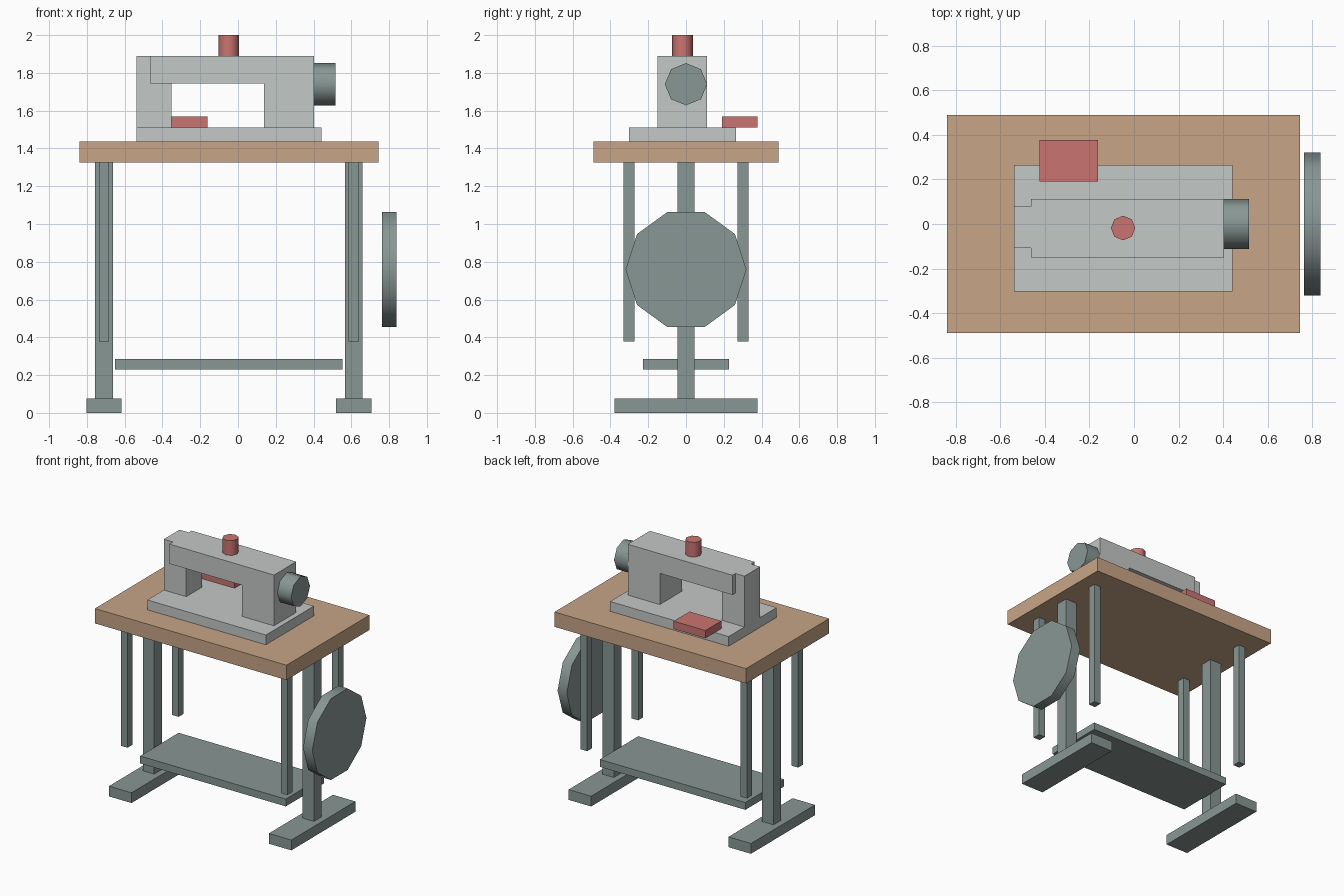
import bpy, bmesh, math
from mathutils import Matrix, Vector

if "Cube" in bpy.data.objects:
    bpy.data.objects.remove(bpy.data.objects["Cube"])

MID = -0.048  # x centre of the table and its stand


def material(name, rgb):
    m = bpy.data.materials.new(name)
    m.diffuse_color = (*rgb, 1)
    m.use_nodes = True
    m.node_tree.nodes["Principled BSDF"].inputs["Base Color"].default_value = m.diffuse_color
    return m


WOOD = material("wood", (0.578, 0.376, 0.242))
IRON = material("grey_green_iron", (0.246, 0.309, 0.296))
BODY = material("light_grey", (0.552, 0.578, 0.565))
RED = material("dusty_red", (0.591, 0.178, 0.165))


def finish(name, bm, mat):
    bmesh.ops.recalc_face_normals(bm, faces=bm.faces)
    mesh = bpy.data.meshes.new(name)
    bm.to_mesh(mesh)
    bm.free()
    mesh.materials.append(mat)
    obj = bpy.data.objects.new(name, mesh)
    bpy.context.collection.objects.link(obj)
    return obj


def box(name, x, y, z, mat):
    """Box from (min, max) ranges."""
    bm = bmesh.new()
    size = [r[1] - r[0] for r in (x, y, z)]
    mid = [(r[0] + r[1]) / 2 for r in (x, y, z)]
    bmesh.ops.create_cube(bm, size=1, matrix=Matrix.Translation(mid) @ Matrix.Diagonal((*size, 1)))
    return finish(name, bm, mat)


def disc(name, centre, radius, depth, sides, mat, axis="Z"):
    """Low-sided cylinder with smooth rim and flat, sharp-edged caps."""
    bm = bmesh.new()
    turn = Matrix.Rotation(math.pi / 2, 4, "Y") if axis == "X" else Matrix()
    bmesh.ops.create_cone(bm, cap_ends=True, segments=sides, radius1=radius, radius2=radius,
                          depth=depth, matrix=Matrix.Translation(centre) @ turn)
    for f in bm.faces:
        f.smooth = len(f.verts) == 4
    for e in bm.edges:
        e.smooth = all(f.smooth for f in e.link_faces)
    return finish(name, bm, mat)


# Wooden table top
box("table_top", (-0.84, 0.744), (-0.49, 0.49), (1.326, 1.437), WOOD)

# Stand: foot, post and two hanging rods on each side
for side, s in (("left", -1), ("right", 1)):
    cx = MID + s * 0.661
    box(side + "_foot", (cx - 0.093, cx + 0.093), (-0.378, 0.378), (0, 0.077), IRON)
    box(side + "_post", (cx - 0.047, cx + 0.047), (-0.045, 0.045), (0.077, 1.326), IRON)
    for end, t in (("front", -1), ("back", 1)):
        cy = t * 0.302
        box(f"{side}_{end}_rod", (cx - 0.027, cx + 0.027), (cy - 0.029, cy + 0.029),
            (0.378, 1.326), IRON)

# Foot treadle and drive wheel
box("treadle", (MID - 0.602, MID + 0.602), (-0.227, 0.227), (0.23, 0.285), IRON)
disc("drive_wheel", (0.8, 0, 0.759), 0.32, 0.076, 10, IRON, "X")

# Sewing machine bed and needle head
box("machine_bed", (-0.538, 0.442), (-0.302, 0.265), (1.437, 1.51), BODY)
box("needle_head", (-0.538, -0.353), (-0.108, 0.078), (1.51, 1.89), BODY)

# Arm and pillar: one L-shaped profile extruded along y
bm = bmesh.new()
profile = [(-0.462, 1.89), (0.403, 1.89), (0.403, 1.51), (0.138, 1.51), (0.138, 1.743), (-0.462, 1.743)]
face = bm.faces.new([bm.verts.new((x, -0.15, z)) for x, z in profile])
ext = bmesh.ops.extrude_face_region(bm, geom=[face])
bmesh.ops.translate(bm, vec=Vector((0, 0.262, 0)),
                    verts=[g for g in ext["geom"] if isinstance(g, bmesh.types.BMVert)])
finish("machine_arm", bm, BODY)

# Hand wheel, thread spool and cloth plate
disc("hand_wheel", (0.459, 0, 1.74), 0.112, 0.116, 8, IRON, "X")
disc("thread_spool", (-0.049, -0.018, 1.945), 0.055, 0.11, 8, RED)
box("cloth_plate", (-0.425, -0.162), (0.19, 0.378), (1.51, 1.568), RED)
